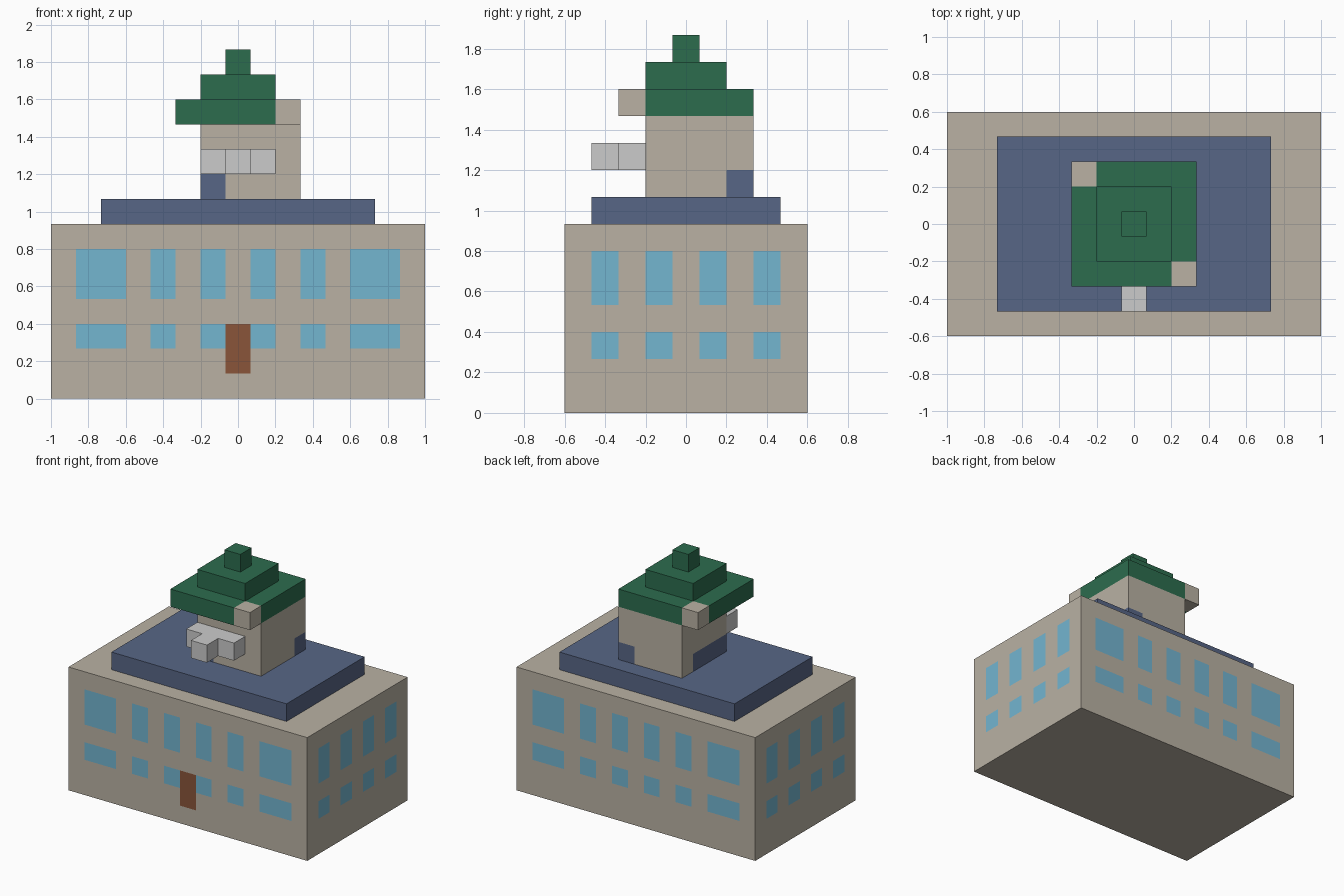
import bpy, bmesh
from mathutils import Vector

if "Cube" in bpy.data.objects:
    bpy.data.objects.remove(bpy.data.objects["Cube"])

U = 2 / 15  # one block of the model's grid


def material(name, rgb):
    m = bpy.data.materials.new(name)
    m.diffuse_color = (*[(c / 255) ** 2.2 for c in rgb], 1)
    m.use_nodes = True
    m.node_tree.nodes["Principled BSDF"].inputs["Base Color"].default_value = m.diffuse_color
    return m


STONE = material("stone", (184, 176, 162))
BLUE = material("roof_blue", (88, 102, 133))
GREEN = material("roof_green", (48, 108, 79))
GLASS = material("glass", (115, 180, 207))
WOOD = material("door_wood", (136, 86, 60))


def block(name, lo, hi, mat=None, patches=()):
    """Box in grid units; patches = (lo, hi, material) regions coloured flush on its surface."""
    bm = bmesh.new()
    bmesh.ops.create_cube(bm, size=1)
    for v in bm.verts:
        v.co = Vector([lo[i] if v.co[i] < 0 else hi[i] for i in range(3)])
    # cut the faces along every patch border
    for axis in range(3):
        cuts = {c for p in patches for c in (p[0][axis], p[1][axis])}
        normal = Vector([float(i == axis) for i in range(3)])
        for c in sorted(cuts):
            if lo[axis] < c < hi[axis]:
                bmesh.ops.bisect_plane(bm, geom=bm.verts[:] + bm.edges[:] + bm.faces[:],
                                       plane_co=normal * c, plane_no=normal, dist=1e-5)
    mats = [mat] if mat else []
    for plo, phi, pmat in patches:
        if pmat not in mats:
            mats.append(pmat)
        for f in bm.faces:
            c = f.calc_center_median()
            if all(plo[i] - 1e-3 <= c[i] <= phi[i] + 1e-3 for i in range(3)):
                f.material_index = mats.index(pmat)
    bmesh.ops.recalc_face_normals(bm, faces=bm.faces[:])
    bmesh.ops.scale(bm, vec=(U, U, U), verts=bm.verts[:])
    me = bpy.data.meshes.new(name)
    bm.to_mesh(me)
    bm.free()
    for m in mats:
        me.materials.append(m)
    ob = bpy.data.objects.new(name, me)
    bpy.context.collection.objects.link(ob)
    return ob


# windows: two rows, mirrored, on front/back and on both sides
windows = []
for z0, z1 in ((2, 3), (4, 6)):
    for s in (-1, 1):
        for a, b in ((0.5, 1.5), (2.5, 3.5), (4.5, 6.5)):
            x0, x1 = sorted((s * a, s * b))
            windows.append(((x0, -4.5, z0), (x1, 4.5, z1), GLASS))
        for a, b in ((0.5, 1.5), (2.5, 3.5)):
            y0, y1 = sorted((s * a, s * b))
            windows.append(((-7.5, y0, z0), (7.5, y1, z1), GLASS))
door = ((-0.5, -4.5, 1), (0.5, -3.5, 3), WOOD)

# main building and raised roof
block("main_building", (-7.5, -4.5, 0), (7.5, 4.5, 7), STONE, windows + [door])
block("raised_roof", (-5.5, -3.5, 7), (5.5, 3.5, 8), BLUE)

# tower with blue patches at its foot
block("tower", (-1.5, -1.5, 8), (2.5, 2.5, 11), STONE, [
    ((-1.5, -1.5, 8), (-0.5, 1.5, 9), BLUE),
    ((1.5, 1.5, 8), (2.5, 2.5, 9), BLUE)])

# grey ledge on the tower front
block("ledge_bar", (-1.5, -2.5, 9), (1.5, -1.5, 10))
block("ledge_stub", (-0.5, -3.5, 9), (0.5, -2.5, 10))

# stepped tower roof, two stone corners on the lowest step
block("tower_roof_lower", (-2.5, -2.5, 11), (2.5, 2.5, 12), GREEN, [
    ((-2.5, 1.5, 11), (-1.5, 2.5, 12), STONE),
    ((1.5, -2.5, 11), (2.5, -1.5, 12), STONE)])
block("tower_roof_middle", (-1.5, -1.5, 12), (1.5, 1.5, 13), GREEN)
block("tower_roof_tip", (-0.5, -0.5, 13), (0.5, 0.5, 14), GREEN)
